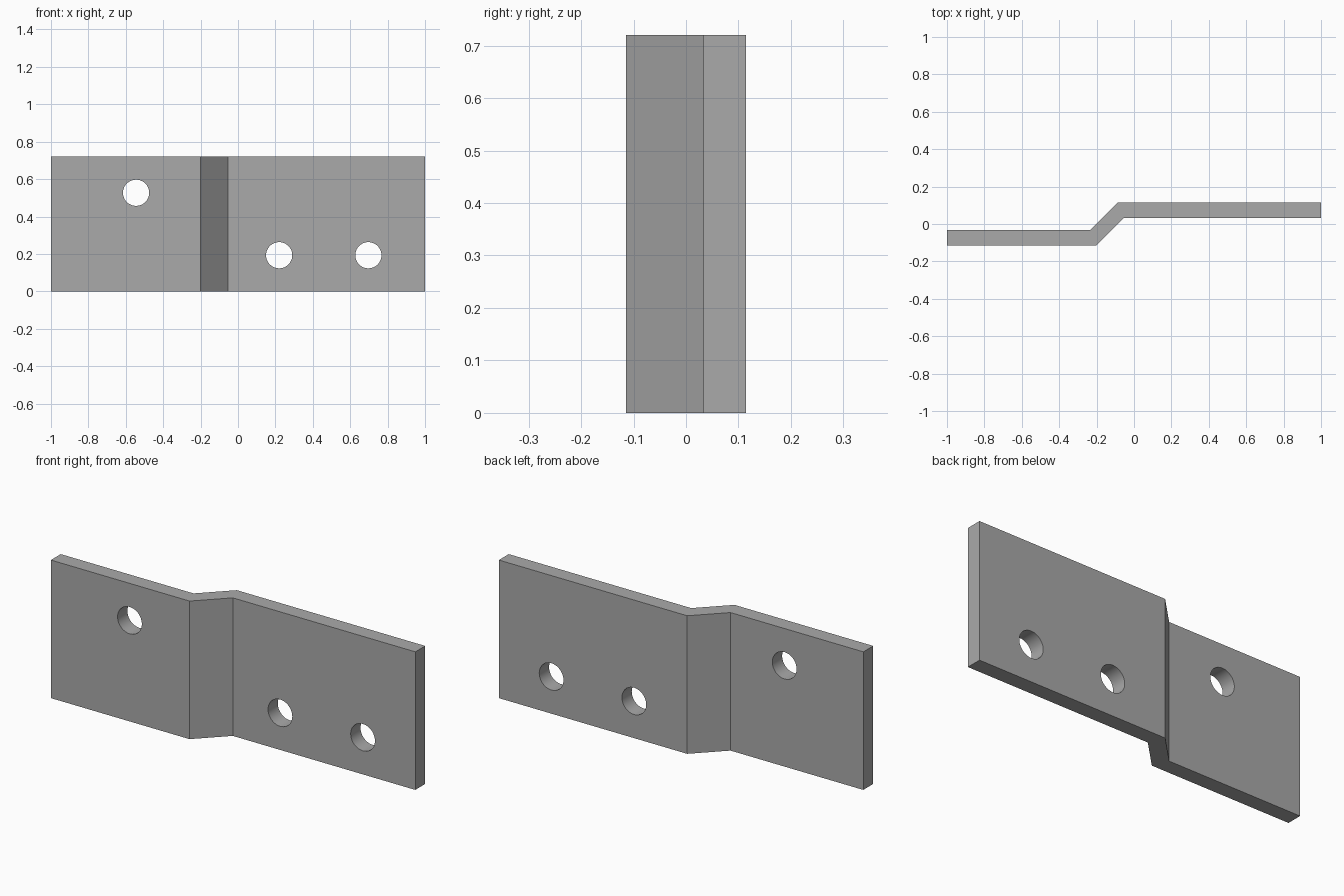
import bpy
import bmesh
from math import radians, tan
from mathutils import Vector

cube = bpy.data.objects.get("Cube")
if cube:
    bpy.data.objects.remove(cube)

HEIGHT, DEPTH, THICK = 0.72, 0.114, 0.081
HOLE_RADIUS = 0.07
HOLES = [(-0.545, 0.527), (0.22, 0.193), (0.697, 0.193)]

steel = bpy.data.materials.new("plain grey steel")
steel.use_nodes = True
grey = (0.4, 0.4, 0.4, 1)
steel.diffuse_color = grey
steel.node_tree.nodes["Principled BSDF"].inputs["Base Color"].default_value = grey

# Plate outline seen from above: two flat ends joined by a 45 degree step
miter = THICK * tan(radians(22.5))
rise = 2 * DEPTH - THICK
bend = -0.2
front_edge = [(-1, -DEPTH), (bend, -DEPTH), (bend + rise, DEPTH - THICK), (1, DEPTH - THICK)]
back_edge = [(1, DEPTH), (bend + rise - miter, DEPTH), (bend - miter, THICK - DEPTH), (-1, THICK - DEPTH)]

bm = bmesh.new()
outline = bm.faces.new([bm.verts.new((x, y, 0)) for x, y in front_edge + back_edge])
grown = bmesh.ops.extrude_face_region(bm, geom=[outline])["geom"]
bmesh.ops.translate(bm, vec=Vector((0, 0, HEIGHT)),
                    verts=[v for v in grown if isinstance(v, bmesh.types.BMVert)])
bmesh.ops.recalc_face_normals(bm, faces=bm.faces)
mesh = bpy.data.meshes.new("offset_plate")
bm.to_mesh(mesh)
bm.free()
mesh.materials.append(steel)
plate = bpy.data.objects.new("offset_plate", mesh)
bpy.context.collection.objects.link(plate)


def drill(x, z):
    """Cut one round bolt hole straight through the plate."""
    bpy.ops.mesh.primitive_cylinder_add(vertices=48, radius=HOLE_RADIUS, depth=1,
                                        location=(x, 0, z), rotation=(radians(90), 0, 0))
    cutter = bpy.context.object
    cutter.name = "hole_cutter"
    cutter.hide_render = True
    cutter.data.materials.append(steel)
    cut = plate.modifiers.new("bolt_hole", "BOOLEAN")
    cut.operation, cut.solver, cut.object = "DIFFERENCE", "EXACT", cutter
    bpy.context.view_layer.objects.active = plate
    bpy.ops.object.modifier_apply(modifier=cut.name)
    bpy.data.objects.remove(cutter)


# Bolt holes: one high on the right end, two low on the left end
for x, z in HOLES:
    drill(x, z)

# Round hole walls with sharp rims and bends
bpy.ops.object.select_all(action="DESELECT")
plate.select_set(True)
bpy.context.view_layer.objects.active = plate
bpy.ops.object.shade_smooth_by_angle(angle=radians(30))
